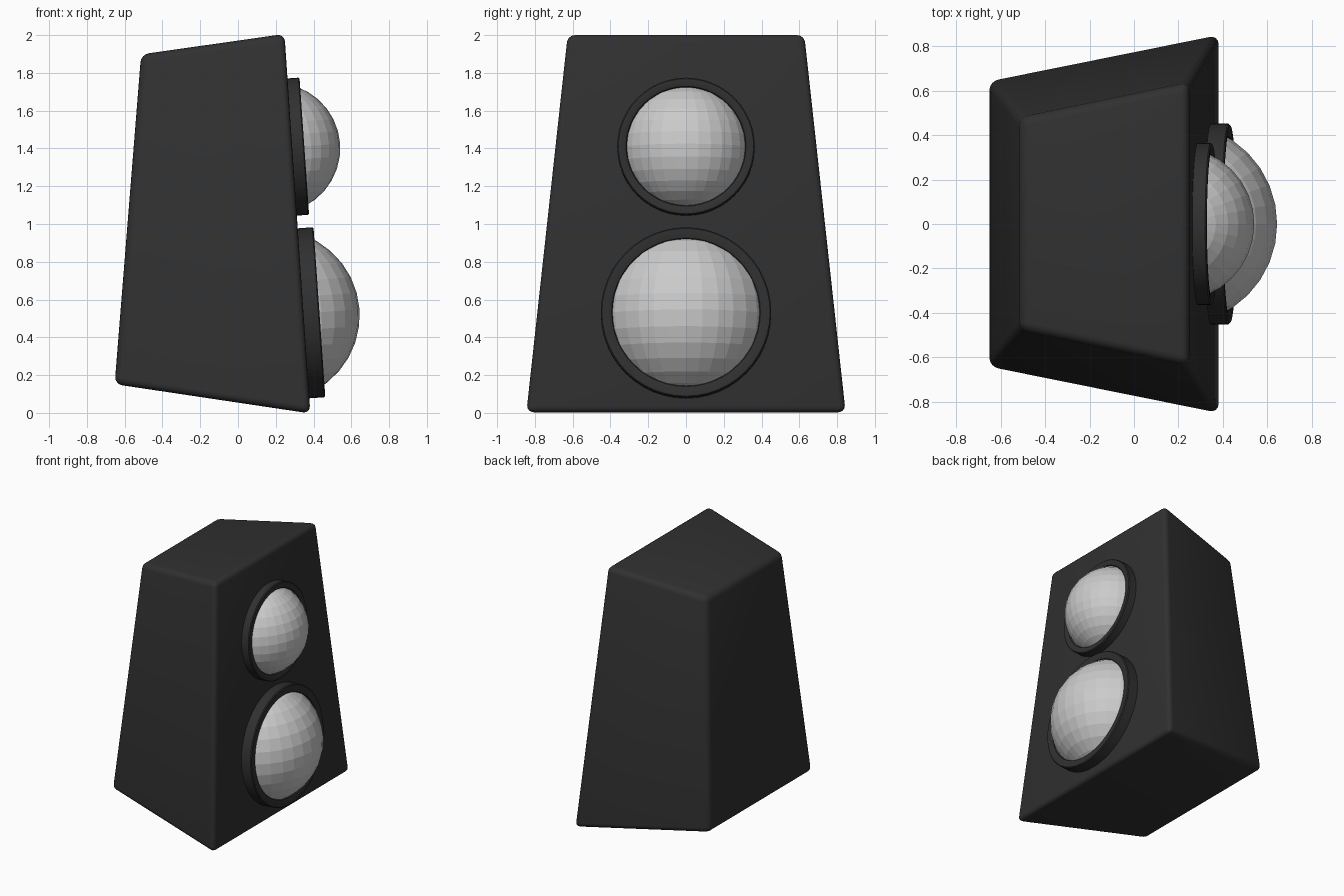
import bpy, bmesh, math
from mathutils import Matrix, Vector

if "Cube" in bpy.data.objects:
    bpy.data.objects.remove(bpy.data.objects["Cube"])

black = bpy.data.materials.new("black")
black.diffuse_color = (0.03, 0.03, 0.03, 1)
black.use_nodes = True
black.node_tree.nodes["Principled BSDF"].inputs["Base Color"].default_value = black.diffuse_color

TILT = math.atan(0.0697)  # backward lean of the baffle


def add_object(name, bm, mat=None):
    bmesh.ops.recalc_face_normals(bm, faces=bm.faces[:])
    me = bpy.data.meshes.new(name)
    bm.to_mesh(me)
    bm.free()
    ob = bpy.data.objects.new(name, me)
    bpy.context.collection.objects.link(ob)
    if mat:
        me.materials.append(mat)
    return ob


def smooth(ob, angle):
    bpy.ops.object.select_all(action='DESELECT')
    ob.select_set(True)
    bpy.context.view_layer.objects.active = ob
    bpy.ops.object.shade_smooth_by_angle(angle=math.radians(angle))


# Cabinet: side outline as (x, z, half width), joined left to right, rounded edges
outline = [(-0.653, 0.152, 0.645), (0.383, -0.003, 0.853),
           (0.246, 2.006, 0.634), (-0.513, 1.898, 0.475)]
bm = bmesh.new()
left = [bm.verts.new((x, -w, z)) for x, z, w in outline]
right = [bm.verts.new((x, w, z)) for x, z, w in outline]
bm.faces.new(left)
bm.faces.new(right[::-1])
for i in range(4):
    j = (i + 1) % 4
    bm.faces.new((left[i], right[i], right[j], left[j]))
bmesh.ops.recalc_face_normals(bm, faces=bm.faces[:])
bmesh.ops.bevel(bm, geom=bm.edges[:], offset=0.04, offset_type='OFFSET',
                segments=4, profile=0.5, affect='EDGES', clamp_overlap=True)
smooth(add_object("cabinet", bm, black), 40)


def driver(name, x, z, ring_r, hole_r, depth, bulge):
    """Surround ring and dome; (x, z) is the centre of the ring's front plane."""
    place = Matrix.Translation((x, 0, z)) @ Matrix.Rotation(-TILT, 4, 'Y')

    # Surround ring: profile (distance along axis, radius) spun about local X
    profile = [(-depth - 0.03, ring_r), (-0.006, ring_r), (0, ring_r - 0.006),
               (0, ring_r - 0.03), (-0.006, hole_r + 0.01), (-0.03, hole_r - 0.005)]
    bm = bmesh.new()
    vs = [bm.verts.new((a, r, 0)) for a, r in profile]
    es = [bm.edges.new(p) for p in zip(vs, vs[1:])]
    bmesh.ops.spin(bm, geom=vs + es, cent=(0, 0, 0), axis=(1, 0, 0),
                   angle=math.tau, steps=48)
    bmesh.ops.remove_doubles(bm, verts=bm.verts[:], dist=0.0001)
    ring = add_object(name + "_surround", bm, black)
    ring.matrix_world = place
    smooth(ring, 35)

    # Dome: faceted sphere pushed through the ring
    radius = (bulge ** 2 + hole_r ** 2) / (2 * bulge)
    bm = bmesh.new()
    bmesh.ops.create_uvsphere(bm, u_segments=32, v_segments=16, radius=radius)
    dome = add_object(name + "_dome", bm)
    dome.matrix_world = place @ Matrix.Translation((bulge - radius, 0, 0))


driver("tweeter", 0.351, 1.412, 0.364, 0.308, 0.065, 0.19)
driver("woofer", 0.431, 0.533, 0.451, 0.384, 0.083, 0.213)
